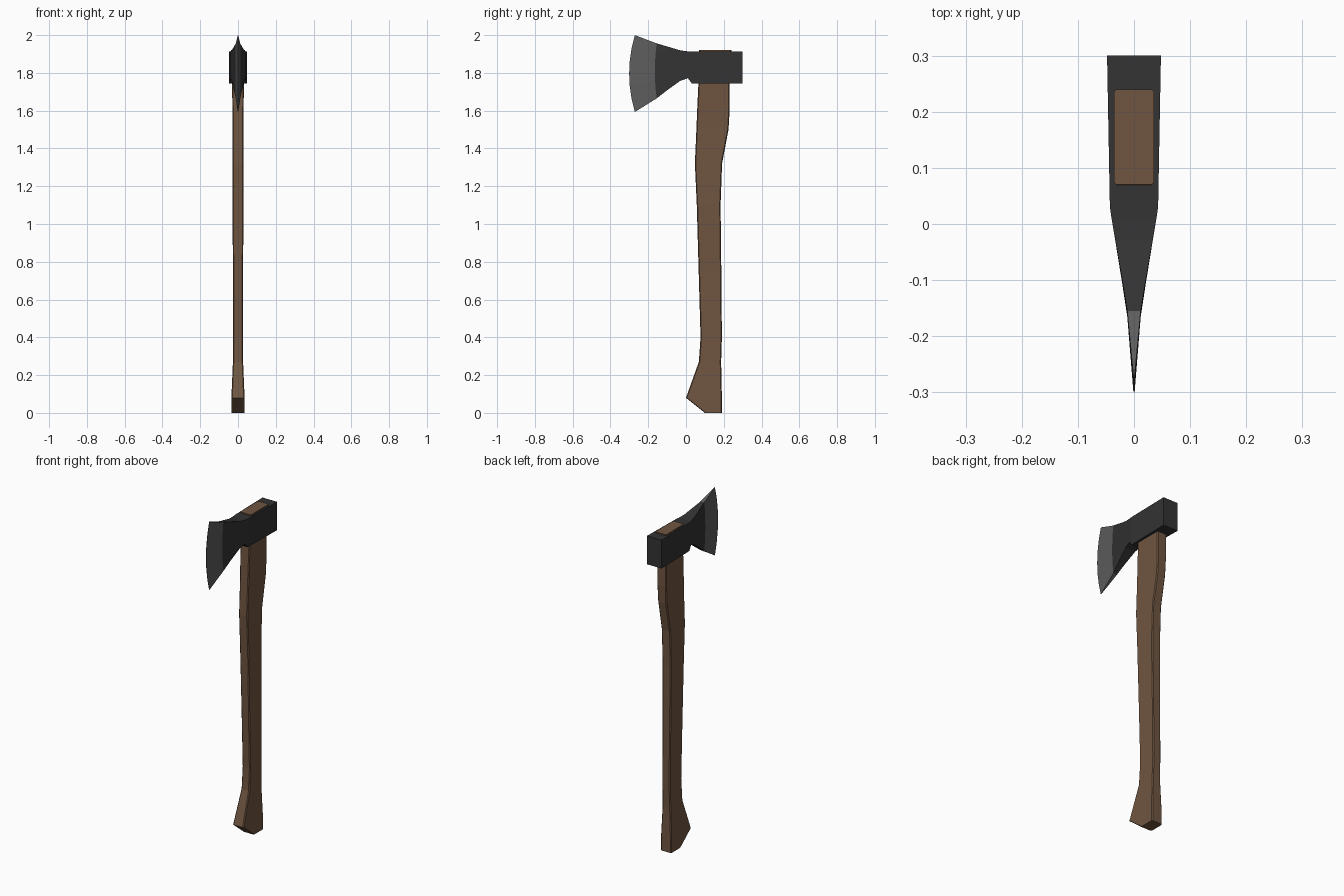
import bpy, bmesh

if "Cube" in bpy.data.objects:
    bpy.data.objects.remove(bpy.data.objects["Cube"])


def material(name, rgb):
    m = bpy.data.materials.new(name)
    m.diffuse_color = (*rgb, 1)
    m.use_nodes = True
    m.node_tree.nodes["Principled BSDF"].inputs["Base Color"].default_value = m.diffuse_color
    return m


def loft(name, rings, mat, cap_start=True, cap_end=True):
    """Skin a series of equal-sized closed rings into one flat-shaded object."""
    bm = bmesh.new()
    loops = [[bm.verts.new(p) for p in ring] for ring in rings]
    n = len(loops[0])
    for a, b in zip(loops, loops[1:]):
        for i in range(n):
            j = (i + 1) % n
            bm.faces.new((a[i], a[j], b[j], b[i]))
    if cap_start:
        bm.faces.new(loops[0][::-1])
    if cap_end:
        bm.faces.new(loops[-1])
    bmesh.ops.recalc_face_normals(bm, faces=bm.faces)
    me = bpy.data.meshes.new(name)
    bm.to_mesh(me)
    bm.free()
    me.materials.append(mat)
    ob = bpy.data.objects.new(name, me)
    bpy.context.collection.objects.link(ob)
    return ob


def handle_ring(z, y0, y1, w, c=0.005):
    """Rectangle with chamfered corners at height z."""
    return [(-w + c, y0, z), (w - c, y0, z), (w, y0 + c, z), (w, y1 - c, z),
            (w - c, y1, z), (-w + c, y1, z), (-w, y1 - c, z), (-w, y0 + c, z)]


def head_ring(y, bulge, zb, zt, w, rows=6):
    """Slice across the head; bulge bows the middle towards the cutting edge."""
    side = []
    for i in range(rows + 1):
        t = i / rows
        side.append((y - bulge * (1 - (2 * t - 1) ** 2), zb + (zt - zb) * t))
    return [(w, *p) for p in side] + [(-w, *p) for p in reversed(side)]


wood = material("wood", (0.16, 0.092, 0.053))
iron = material("dark_iron", (0.033, 0.033, 0.033))
steel = material("ground_steel", (0.11, 0.11, 0.11))

# Handle: z, front y, back y, half width
handle = [
    (0.0, 0.10, 0.19, 0.035), (0.08, 0.0, 0.19, 0.035),
    (0.27, 0.068, 0.186, 0.027), (0.40, 0.077, 0.19, 0.026),
    (0.75, 0.067, 0.187, 0.027), (1.10, 0.057, 0.183, 0.029),
    (1.32, 0.047, 0.191, 0.029), (1.50, 0.055, 0.225, 0.029),
    (1.60, 0.059, 0.231, 0.030), (1.75, 0.066, 0.231, 0.031),
    (1.92, 0.07, 0.24, 0.036),
]
loft("handle", [handle_ring(*s) for s in handle], wood)

# Head: y, bulge, bottom z, top z, half width
head = [
    (0.30, 0, 1.745, 1.914, 0.048), (0.03, 0, 1.745, 1.914, 0.043),
    (0.01, 0, 1.772, 1.914, 0.040), (-0.03, 0.002, 1.758, 1.919, 0.033),
    (-0.10, 0.006, 1.708, 1.94, 0.021), (-0.155, 0.01, 1.665, 1.956, 0.012),
]
loft("axe_head", [head_ring(*s) for s in head], iron, cap_end=False)

# Ground cutting edge
edge = [head[-1], (-0.271, 0.03, 1.593, 2.0, 0.001)]
loft("blade_edge", [head_ring(*s) for s in edge], steel, cap_start=False)
